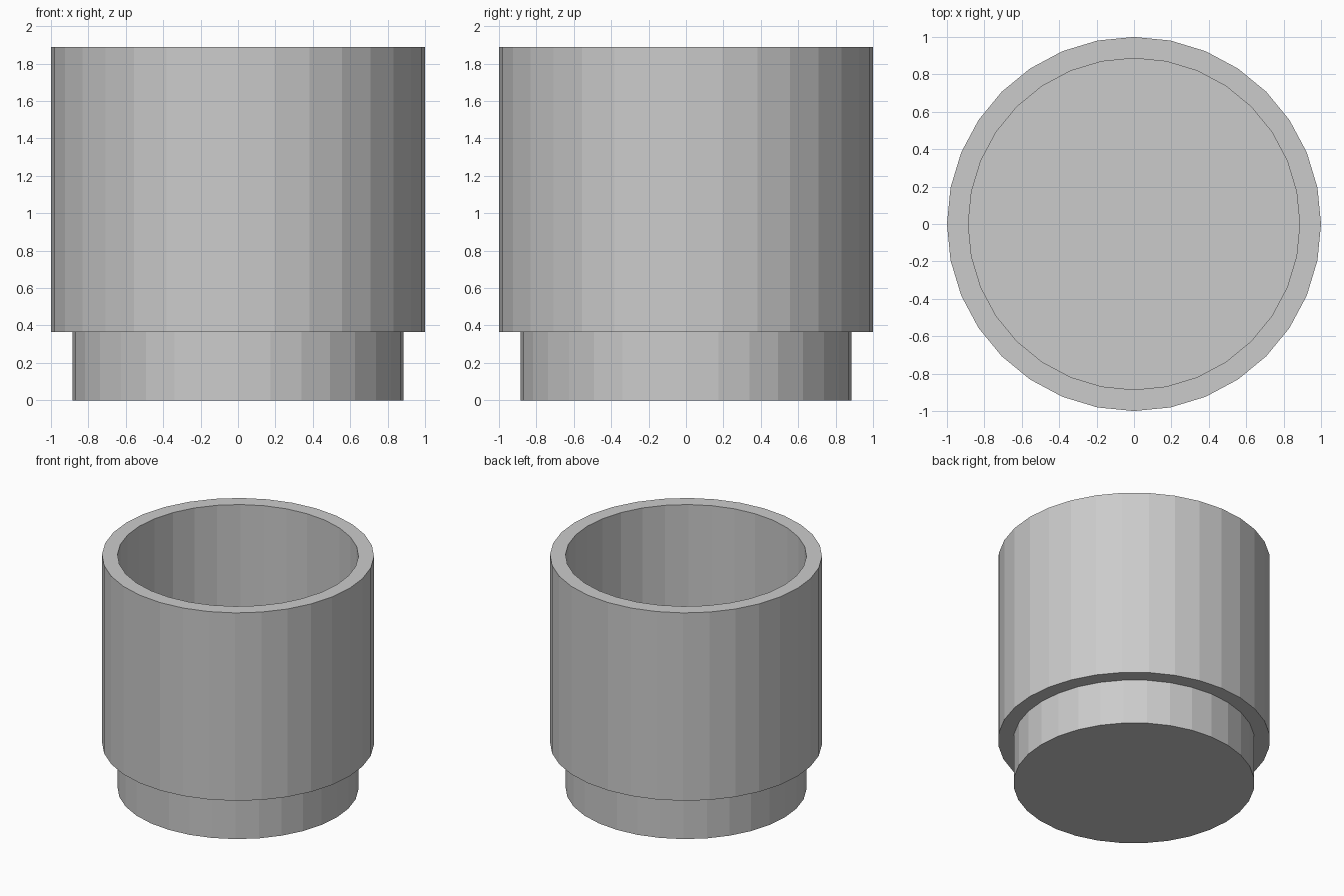
import bpy, bmesh, math

if "Cube" in bpy.data.objects:
    bpy.data.objects.remove(bpy.data.objects["Cube"])

SIDES = 32
R_OUT, R_IN = 1.0, 0.886
STEP, TOP, FLOOR = 0.364, 1.888, 0.42

# Closed profile (radius, height) from base centre, round the rim, to cavity floor
profile = [(R_IN, 0), (R_IN, STEP), (R_OUT, STEP),
           (R_OUT, TOP), (R_IN, TOP), (R_IN, FLOOR)]

bm = bmesh.new()
rings = [[bm.verts.new((r * math.cos(2 * math.pi * i / SIDES),
                        r * math.sin(2 * math.pi * i / SIDES), z))
          for i in range(SIDES)] for r, z in profile]

# Walls, step and rim
for a, b in zip(rings, rings[1:]):
    for i in range(SIDES):
        j = (i + 1) % SIDES
        bm.faces.new((a[i], a[j], b[j], b[i]))

# Underside and cavity floor
bm.faces.new(rings[0][::-1])
bm.faces.new(rings[-1])
bmesh.ops.recalc_face_normals(bm, faces=bm.faces)

mesh = bpy.data.meshes.new("stepped_cup")
bm.to_mesh(mesh)
bm.free()
bpy.context.collection.objects.link(bpy.data.objects.new("stepped_cup", mesh))
